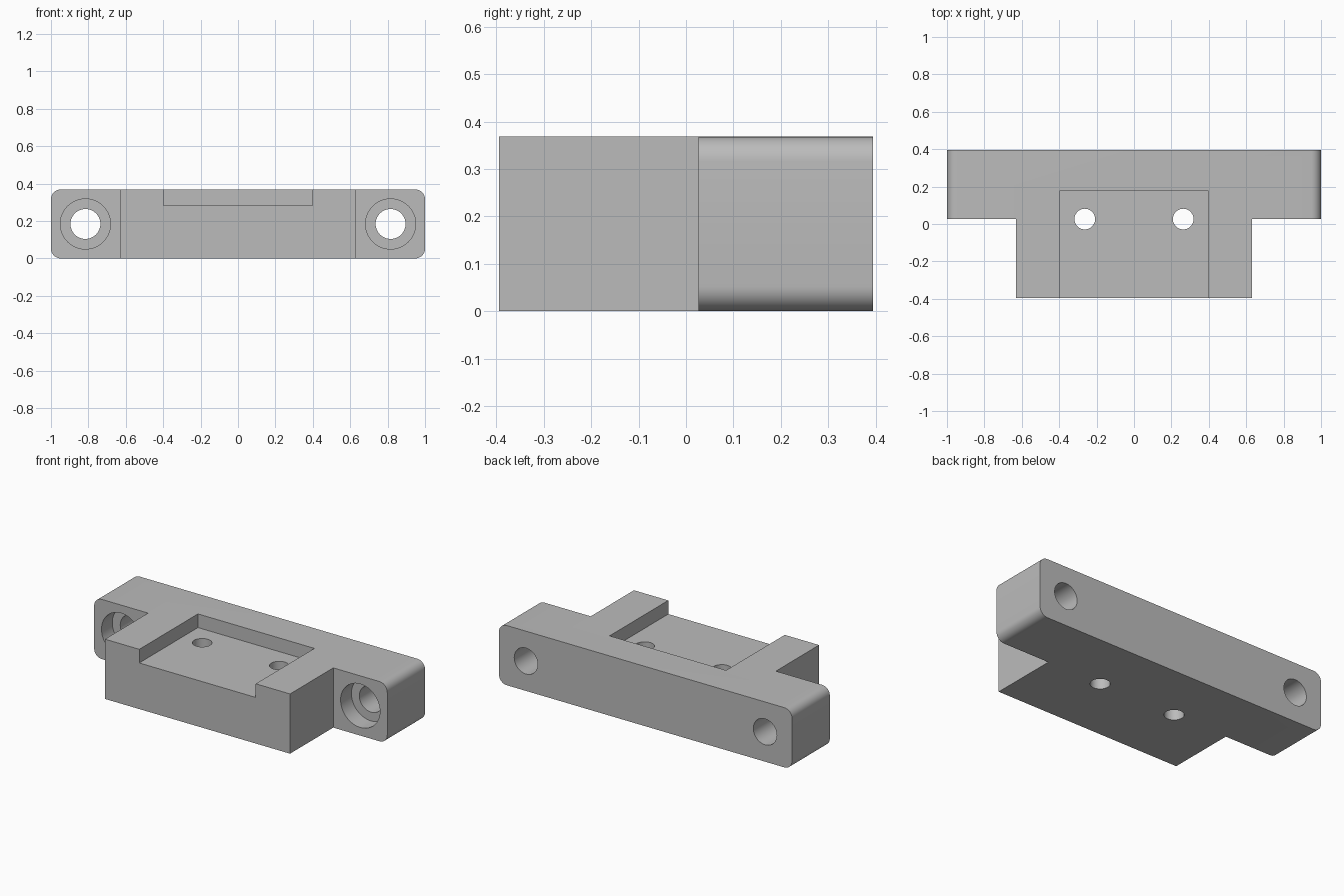
import bpy, math
from mathutils import Vector

if "Cube" in bpy.data.objects:
    bpy.data.objects.remove(bpy.data.objects["Cube"], do_unlink=True)

MM = 2 / 38          # one design unit; the bar is 38 units long
H = 7 * MM           # height
BACK = 7.5 * MM      # back plane, front is -BACK
STEP = 0.5 * MM      # front of the mounting ears

grey = bpy.data.materials.new("light_grey")
grey.use_nodes = True
colour = (0.5, 0.5, 0.5, 1)
grey.diffuse_color = colour
grey.node_tree.nodes["Principled BSDF"].inputs["Base Color"].default_value = colour


def prism(name, outline, offset):
    """Solid made by sweeping a closed outline along an offset vector."""
    n = len(outline)
    verts = [Vector(p) for p in outline]
    verts += [p + Vector(offset) for p in verts]
    faces = [tuple(range(n))[::-1], tuple(range(n, 2 * n))]
    faces += [(i, (i + 1) % n, (i + 1) % n + n, i + n) for i in range(n)]
    mesh = bpy.data.meshes.new(name)
    mesh.from_pydata(verts, [], faces)
    mesh.materials.append(grey)
    obj = bpy.data.objects.new(name, mesh)
    bpy.context.collection.objects.link(obj)
    bpy.context.view_layer.objects.active = obj
    bpy.ops.object.select_all(action='DESELECT')
    obj.select_set(True)
    bpy.ops.object.mode_set(mode='EDIT')
    bpy.ops.mesh.select_all(action='SELECT')
    bpy.ops.mesh.normals_make_consistent(inside=False)
    bpy.ops.object.mode_set(mode='OBJECT')
    return obj


def box(name, x, y0, y1, z0, z1):
    outline = [(-x, y0, z0), (x, y0, z0), (x, y1, z0), (-x, y1, z0)]
    return prism(name, outline, (0, 0, z1 - z0))


def circle(r, steps=48):
    return [(r * math.cos(a), r * math.sin(a))
            for a in (2 * math.pi * i / steps for i in range(steps))]


def combine(target, other, operation):
    mod = target.modifiers.new(other.name, 'BOOLEAN')
    mod.operation, mod.object, mod.solver = operation, other, 'EXACT'
    bpy.context.view_layer.objects.active = target
    bpy.ops.object.modifier_apply(modifier=mod.name)
    bpy.data.objects.remove(other, do_unlink=True)


# Rounded crossbar with its corners swept along y
R = MM
outline = []
for quarter, (cx, cz) in enumerate([(1 - R, H - R), (R - 1, H - R),
                                    (R - 1, R), (1 - R, R)]):
    for i in range(9):
        a = math.pi / 2 * (quarter + i / 8)
        outline.append((cx + R * math.cos(a), STEP, cz + R * math.sin(a)))
bracket = prism("mounting_bracket", outline, (0, BACK - STEP, 0))

# Central block and its open-fronted pocket
combine(bracket, box("central_block", 12 * MM, -BACK, 0.2, 0, H), 'UNION')
combine(bracket, box("pocket", 7.55 * MM, -0.6, 0.177, 5.4 * MM, 0.6), 'DIFFERENCE')

# Counterbored ear holes and the two holes through the pocket floor
for side in (-1, 1):
    ear = side * 15.5 * MM
    for name, r, y0, y1 in (("bolt_hole", 1.52 * MM, 0, 0.6),
                            ("counterbore", 2.55 * MM, -0.6, STEP + 2 * MM)):
        ring = [(ear + u, y0, H / 2 + v) for u, v in circle(r)]
        combine(bracket, prism(name, ring, (0, y1 - y0, 0)), 'DIFFERENCE')
    ring = [(side * 5 * MM + u, STEP + v, -0.1) for u, v in circle(1.05 * MM)]
    combine(bracket, prism("floor_hole", ring, (0, 0, 0.6)), 'DIFFERENCE')

bpy.ops.object.select_all(action='DESELECT')
bracket.select_set(True)
bpy.context.view_layer.objects.active = bracket
bpy.ops.object.shade_smooth_by_angle(angle=math.radians(30))
